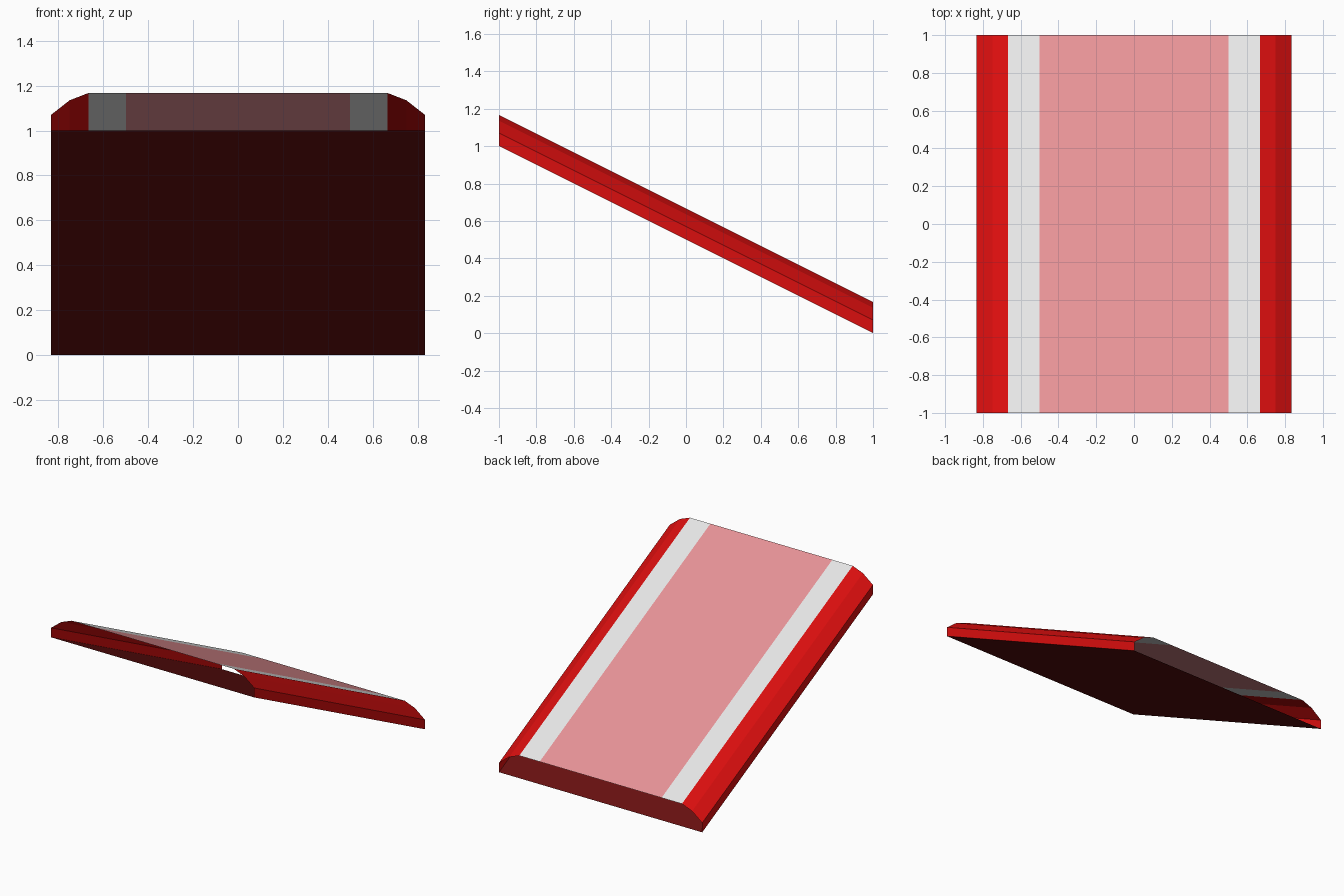
import bpy

if "Cube" in bpy.data.objects:
    bpy.data.objects.remove(bpy.data.objects["Cube"])


def material(name, rgb):
    # sRGB 0-255 to linear
    lin = [((c / 255 + 0.055) / 1.055) ** 2.4 if c > 10 else c / 255 / 12.92 for c in rgb]
    m = bpy.data.materials.new(name)
    m.diffuse_color = (*lin, 1)
    m.use_nodes = True
    m.node_tree.nodes["Principled BSDF"].inputs["Base Color"].default_value = m.diffuse_color
    return m


red = material("red", (218, 14, 14))
dark_red = material("dark red", (103, 16, 16))
white = material("off white", (232, 232, 232))
pink = material("pink", (231, 147, 151))


def sloped_strip(name, profile, mat):
    """Sweep an open (x, z) profile from the high front to the low back; ends stay open."""
    verts = [(x, y, z + (1 - y) / 2) for y in (-1, 1) for x, z in profile]
    n = len(profile)
    faces = [(i, i + 1, n + i + 1, n + i) for i in range(n - 1)]
    mesh = bpy.data.meshes.new(name)
    mesh.from_pydata(verts, [], faces)
    mesh.materials.append(mat)
    obj = bpy.data.objects.new(name, mesh)
    bpy.context.collection.objects.link(obj)
    return obj


TOP = 0.167
EDGE = [(0.667, TOP), (0.75, 0.135), (0.833, 0.07), (0.833, 0)]  # rounded rim


def mirrored(profile):
    return [(-x, z) for x, z in reversed(profile)]


# Top surface: central lane with a pale stripe on each side
sloped_strip("centre_lane", [(-0.5, TOP), (0.5, TOP)], pink)
stripe = [(0.5, TOP), (0.667, TOP)]
sloped_strip("right_stripe", stripe, white)
sloped_strip("left_stripe", mirrored(stripe), white)

# Rounded side rims
sloped_strip("right_rim", EDGE, red)
sloped_strip("left_rim", mirrored(EDGE), red)

# Underside, facing down
sloped_strip("underside", [(0.833, 0), (-0.833, 0)], dark_red)
